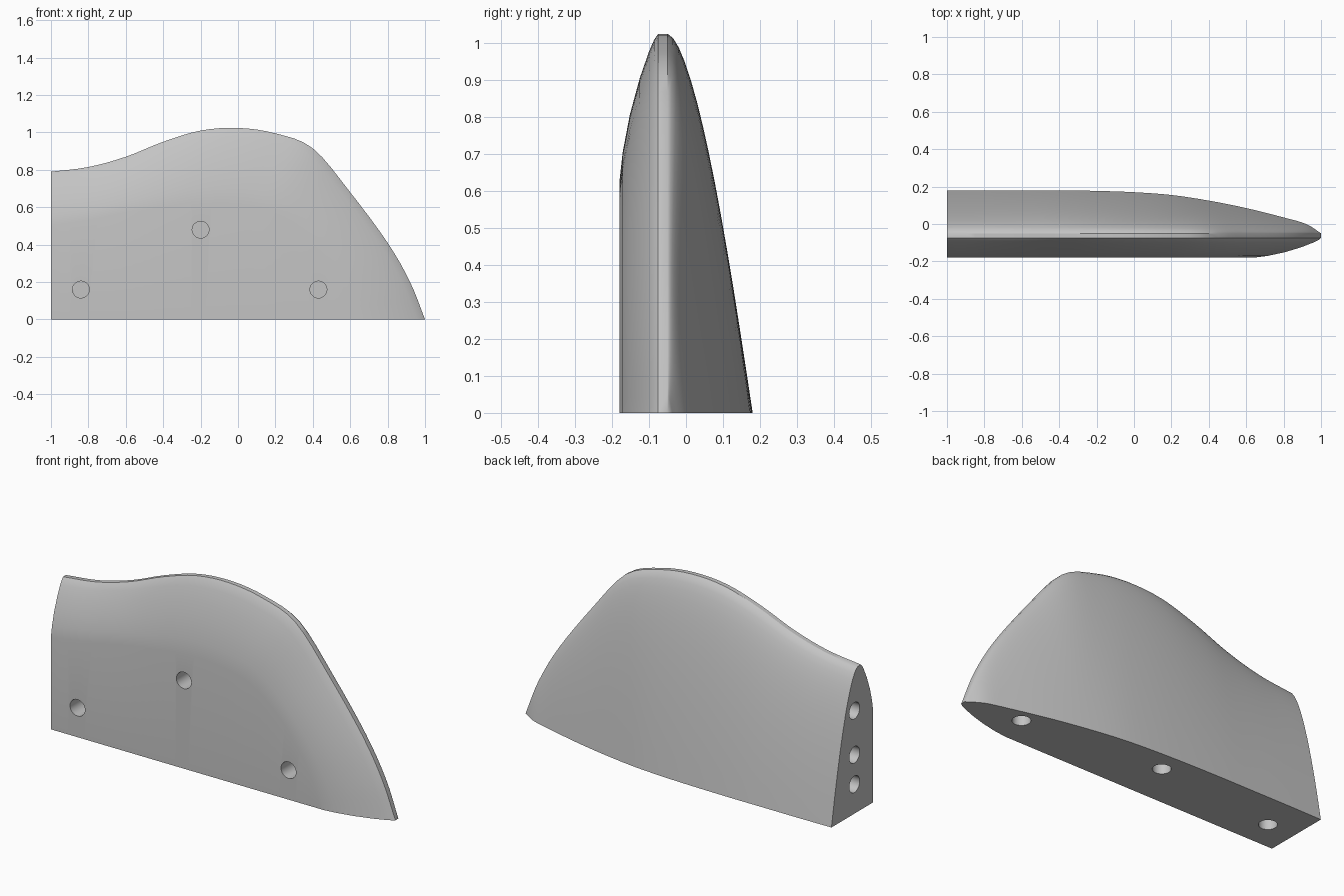
import bpy, bmesh, math
from mathutils import Matrix, Vector

cube = bpy.data.objects.get("Cube")
if cube:
    bpy.data.objects.remove(cube)

FRONT = -0.18           # flat front plane
RIDGE_BACK = -0.05      # back edge of the narrow ridge band

# Control stations: ridge x, ridge z, flat edge x, flat edge z, back y at floor
STATIONS = [
    (-1.0, .79, -1.0, .50, .178), (-.8, .815, -.8, .53, .18),
    (-.6, .87, -.6, .57, .18), (-.4, .95, -.4, .60, .18),
    (-.2, 1.01, -.25, .62, .177), (0, 1.024, -.1, .625, .17),
    (.2, .995, .05, .61, .155), (.4, .915, .2, .57, .125),
    (.6, .68, .37, .44, .085), (.8, .41, .5, .28, .035),
    (.92, .20, .585, .13, 0), (1, 0, .64, 0, RIDGE_BACK)]
# Front rounding: fraction from ridge to flat edge, y
ROUNDING = [(0, -.075), (.04, -.086), (.12, -.1), (.3, -.125),
            (.55, -.152), (.8, -.171), (1, FRONT)]
BACK_STEPS = 14


def resample(stations, steps):
    """Smooth spline through all station values."""
    pts = [Vector(s) for s in stations]
    pts = [2 * pts[0] - pts[1]] + pts + [2 * pts[-1] - pts[-2]]
    out = []
    for a, b, c, d in zip(pts, pts[1:], pts[2:], pts[3:]):
        for k in range(steps):
            t = k / steps
            out.append(b + (c - a) * (t / 2) + (2 * a - 5 * b + 4 * c - d) * (t * t / 2)
                       + (3 * b - a - 3 * c + d) * (t ** 3 / 2))
    return out + [pts[-2]]


def section(station):
    """Points from the back floor edge, over the ridge, to the front floor edge."""
    rx, rz, fx, fz, back = station
    ring = []
    for k in range(BACK_STEPS + 1):
        s = 1 - (1 - k / BACK_STEPS) ** 1.7
        ring.append((rx, RIDGE_BACK + (back - RIDGE_BACK) * (1 - s) ** 0.6, rz * s))
    for f, y in ROUNDING:
        ring.append((rx + (fx - rx) * f, y, rz + (fz - rz) * f))
    return ring + [(fx, FRONT, 0)]


# Solid body lofted through the sections
bm = bmesh.new()
rings = [[bm.verts.new(p) for p in section(s)] for s in resample(STATIONS, 4)]
for a, b in zip(rings, rings[1:]):
    for j in range(len(a) - 1):
        bm.faces.new((a[j], a[j + 1], b[j + 1], b[j]))
bm.faces.new(rings[0])
bmesh.ops.remove_doubles(bm, verts=bm.verts, dist=0.0005)
bmesh.ops.holes_fill(bm, edges=[e for e in bm.edges if e.is_boundary], sides=0)
bmesh.ops.recalc_face_normals(bm, faces=bm.faces)
mesh = bpy.data.meshes.new("body")
bm.to_mesh(mesh)
bm.free()
body = bpy.data.objects.new("body", mesh)
bpy.context.collection.objects.link(body)

# Round blind holes in the front, the flat end and the underside
holes = [((x, FRONT, z), 'X') for x, z in ((-.84, .16), (-.2, .48), (.43, .16))]
holes += [((-1, -.02, z), 'Y') for z in (.16, .32, .56)]
holes += [((x, y, 0), 'Z') for x, y in ((-.84, -.02), (-.12, .06), (.68, -.015))]
bm = bmesh.new()
for centre, axis in holes:
    turn = Matrix() if axis == 'Z' else Matrix.Rotation(math.pi / 2, 4, axis)
    bmesh.ops.create_cone(bm, cap_ends=True, segments=32, radius1=.045, radius2=.045,
                          depth=.24, matrix=Matrix.Translation(centre) @ turn)
cut_mesh = bpy.data.meshes.new("hole_cutter")
bm.to_mesh(cut_mesh)
bm.free()
cutter = bpy.data.objects.new("hole_cutter", cut_mesh)
cutter.hide_render = True
bpy.context.collection.objects.link(cutter)

cut = body.modifiers.new("holes", 'BOOLEAN')
cut.operation = 'DIFFERENCE'
cut.solver = 'EXACT'
cut.object = cutter
graph = bpy.context.evaluated_depsgraph_get()
result = bpy.data.meshes.new_from_object(body.evaluated_get(graph))
body.modifiers.clear()
body.data = result
bpy.data.objects.remove(cutter)

# Single grey finish
grey = bpy.data.materials.new("plain_grey")
grey.use_nodes = True
colour = (.55, .55, .55, 1)
grey.diffuse_color = colour
grey.node_tree.nodes["Principled BSDF"].inputs["Base Color"].default_value = colour
body.data.materials.clear()
body.data.materials.append(grey)

bpy.ops.object.select_all(action='DESELECT')
body.select_set(True)
bpy.context.view_layer.objects.active = body
bpy.ops.object.shade_smooth_by_angle(angle=math.radians(30))
